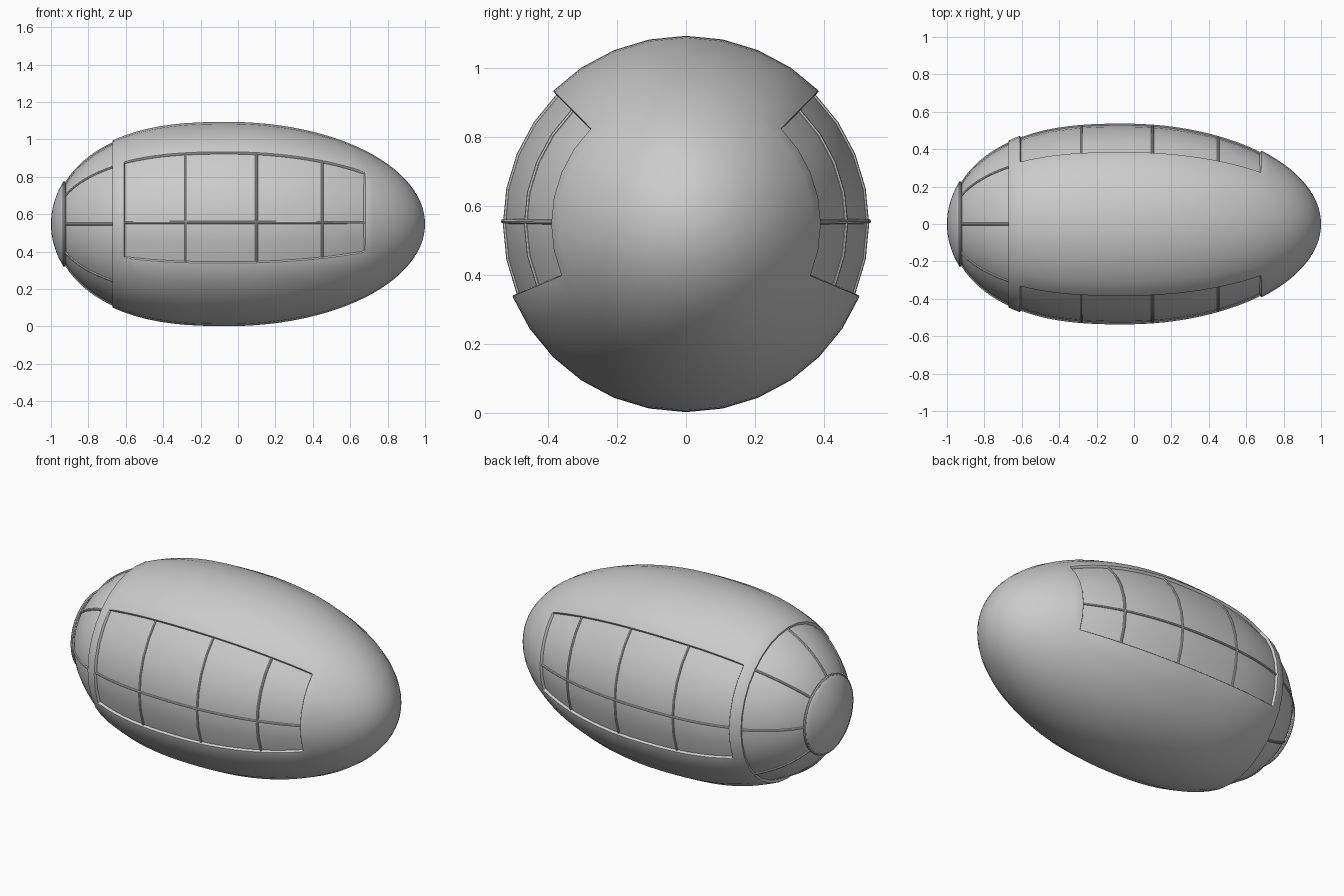
import bpy, bmesh
from math import sin, cos, pi, asin, sqrt, hypot

if "Cube" in bpy.data.objects:
    bpy.data.objects.remove(bpy.data.objects["Cube"])

R, CZ, CX, SEG = 0.546, 0.548, -0.05, 32
WINDOW = {30, 31, 0, 1, 2, 3} | set(range(12, 18))   # segments of both side windows
X0, X1 = -0.61, 0.68                                  # window ends
TAIL, RING = -0.672, -0.935                           # rear glazing ends


def radius(x):
    u, p = ((x - CX) / 1.05, 2) if x > CX else ((CX - x) / 0.95, 2.6)
    return R * sqrt(max(0.0, 1 - u ** p))


def profile(x, off=0.0):
    """Egg profile point, pushed along its normal by off."""
    if not off:
        return x, radius(x)
    s = (radius(x + 1e-4) - radius(x - 1e-4)) / 2e-4
    n = hypot(1, s)
    return x - s / n * off, radius(x) + off / n


def point(x, a, off=0.0):
    px, r = profile(x, off)
    return px, r * cos(a), CZ + r * sin(a)


def span(a, b, n):
    return [a + (b - a) * i / n for i in range(n + 1)]


def lathe(name, xs, keep=lambda x, j: True, off=0.0, thick=0.0):
    bm = bmesh.new()
    rings = [[bm.verts.new(point(x, 2 * pi * j / SEG, off)) for j in range(SEG)] for x in xs]
    for i in range(len(xs) - 1):
        for j in range(SEG):
            if keep((xs[i] + xs[i + 1]) / 2, j):
                k = (j + 1) % SEG
                bm.faces.new((rings[i][j], rings[i][k], rings[i + 1][k], rings[i + 1][j]))
    bmesh.ops.delete(bm, geom=[v for v in bm.verts if not v.link_faces], context='VERTS')
    bmesh.ops.remove_doubles(bm, verts=bm.verts, dist=1e-5)
    me = bpy.data.meshes.new(name)
    bm.to_mesh(me)
    bm.free()
    ob = bpy.data.objects.new(name, me)
    bpy.context.collection.objects.link(ob)
    if thick:
        m = ob.modifiers.new("thickness", 'SOLIDIFY')
        m.thickness, m.offset = thick, -1
        b = ob.modifiers.new("soft_edge", 'BEVEL')
        b.width, b.segments, b.angle_limit = 0.004, 2, 0.9
    finish(ob)


def finish(ob):
    bpy.ops.object.select_all(action='DESELECT')
    ob.select_set(True)
    bpy.context.view_layer.objects.active = ob
    bpy.ops.object.convert(target='MESH')
    bpy.ops.object.shade_smooth_by_angle(angle=0.7)


def ribs(name, paths, depth=0.007):
    cu = bpy.data.curves.new(name, 'CURVE')
    cu.dimensions = '3D'
    cu.bevel_depth, cu.bevel_resolution, cu.use_fill_caps = depth, 2, True
    for pts, closed in paths:
        sp = cu.splines.new('POLY')
        sp.points.add(len(pts) - 1)
        for q, c in zip(sp.points, pts):
            q.co = (*c, 1)
        sp.use_cyclic_u = closed
    ob = bpy.data.objects.new(name, cu)
    bpy.context.collection.objects.link(ob)
    finish(ob)


# Main shell with two side openings
win_xs = span(X0, X1, 20)
nose_xs = [CX + 1.05 * sin(t) for t in span(asin((X1 - CX) / 1.05), pi / 2, 14)]
lathe("shell", [TAIL] + win_xs + nose_xs[1:],
      lambda x, j: not (X0 < x < X1 and j in WINDOW), thick=0.03)

# Rear dome
dome_xs = [CX - 0.95 * sin(t) for t in span(pi / 2, asin((CX - RING) / 0.95), 8)]
lathe("rear_dome", dome_xs, thick=0.02)

# Recessed glazing
GL = -0.016
lathe("side_windows", span(X0 - 0.01, X1 + 0.01, 20), lambda x, j: j in WINDOW, off=GL)
lathe("rear_windows", span(RING - 0.005, TAIL + 0.01, 10), off=GL)

# Side window bars, mirrored left and right
bars = []
for side in (1, -1):
    for x in (-0.28, 0.10, 0.455):
        arc = [point(x, 2 * pi * j / SEG, GL) for j in range(-2, 5)]
        bars.append(([(a, side * b, c) for a, b, c in arc], False))
    line = [point(x, 0.015, GL) for x in win_xs]
    bars.append(([(a, side * b, c) for a, b, c in line], False))
ribs("side_window_bars", bars)

# Rear window bars and the ring around the dome
ribs("rear_window_bars",
     [([point(x, k * pi / 4, GL) for x in span(RING, TAIL, 10)], False) for k in range(8)])
ribs("dome_ring",
     [([point(RING, 2 * pi * j / SEG, -0.006) for j in range(SEG)], True)], 0.008)
